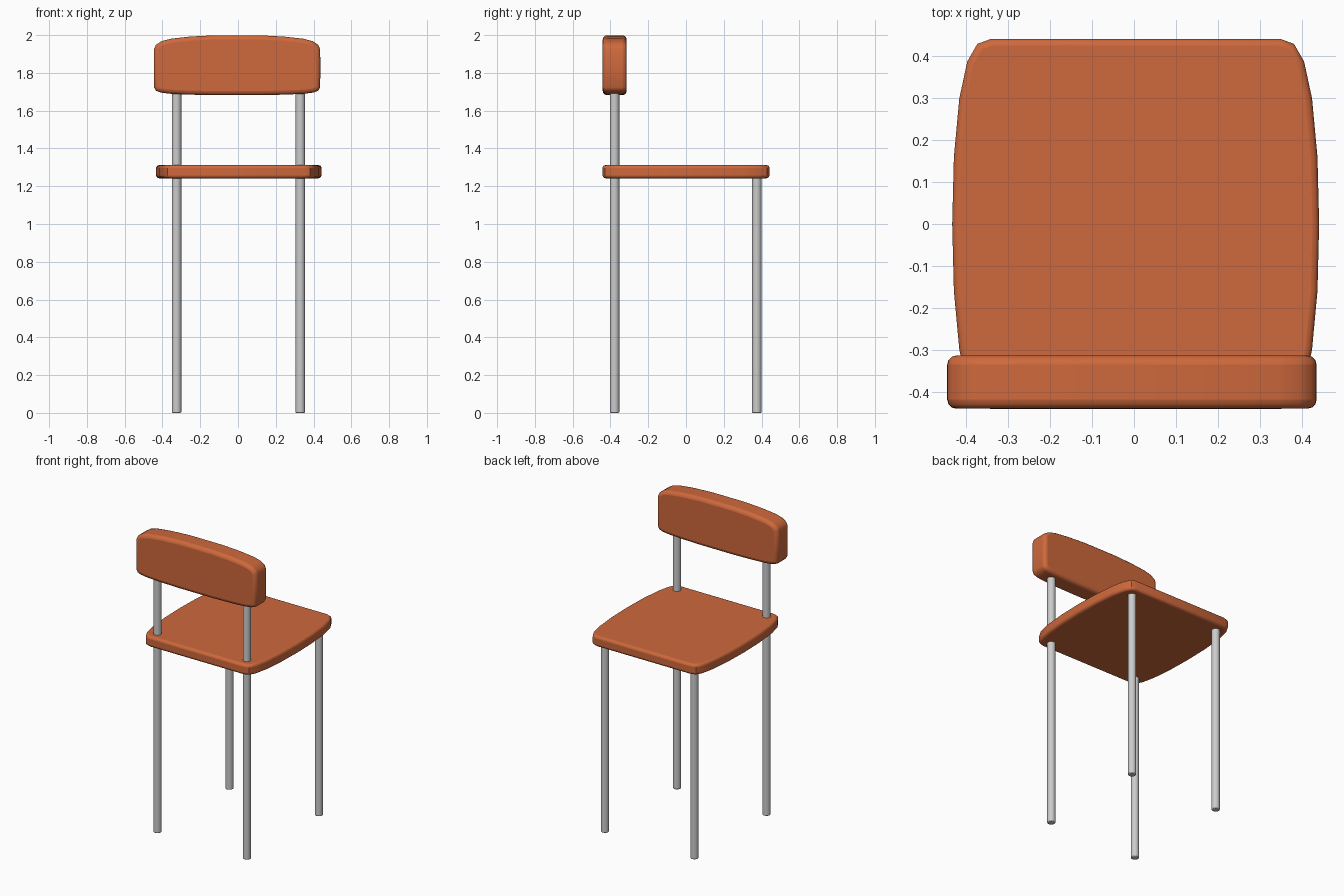
import bpy, bmesh
from mathutils import Vector

if "Cube" in bpy.data.objects:
    bpy.data.objects.remove(bpy.data.objects["Cube"])

orange = bpy.data.materials.new("orange")
orange.diffuse_color = (0.62, 0.14, 0.045, 1)
orange.use_nodes = True
orange.node_tree.nodes["Principled BSDF"].inputs["Base Color"].default_value = orange.diffuse_color


def finish(bm, name, bevel, segments, mat=None):
    bmesh.ops.recalc_face_normals(bm, faces=bm.faces)
    me = bpy.data.meshes.new(name)
    bm.to_mesh(me)
    bm.free()
    ob = bpy.data.objects.new(name, me)
    bpy.context.collection.objects.link(ob)
    if mat:
        me.materials.append(mat)
    mod = ob.modifiers.new("rounding", 'BEVEL')
    mod.width, mod.segments = bevel, segments
    mod.limit_method, mod.angle_limit = 'ANGLE', 1.1
    mod.use_clamp_overlap = False
    bpy.ops.object.select_all(action='DESELECT')
    ob.select_set(True)
    bpy.context.view_layer.objects.active = ob
    bpy.ops.object.shade_smooth_by_angle(angle=0.7)
    return ob


def slab(name, outline, depth, bevel):
    """Extrude a closed 3D outline along depth and round its rims."""
    bm = bmesh.new()
    face = bm.faces.new([bm.verts.new(p) for p in outline])
    ext = bmesh.ops.extrude_face_region(bm, geom=[face], use_keep_orig=True)
    verts = [v for v in ext["geom"] if isinstance(v, bmesh.types.BMVert)]
    bmesh.ops.translate(bm, verts=verts, vec=Vector(depth))
    return finish(bm, name, bevel, 3, orange)


def tube(name, x, y, top):
    bm = bmesh.new()
    bmesh.ops.create_cone(bm, cap_ends=True, segments=20, radius1=0.025,
                          radius2=0.025, depth=top)
    bmesh.ops.translate(bm, verts=bm.verts, vec=(x, y, top / 2))
    return finish(bm, name, 0.005, 2)


# Seat: one quarter of the outline, mirrored both ways
q = [(0.438, 0), (0.434, 0.16), (0.421, 0.30), (0.402, 0.388),
     (0.378, 0.43), (0.345, 0.442)]
half = q + [(-x, y) for x, y in reversed(q)]
loop = half + [(x, -y) for x, y in reversed(half[1:-1])]
slab("seat", [(x + 0.004, y, 1.242) for x, y in loop], (0, 0, 0.07), 0.016)

# Backrest: bowed front profile, mirrored left to right
h = [(0.12, 1.682), (0.26, 1.685), (0.36, 1.69), (0.405, 1.696),
     (0.43, 1.706), (0.44, 1.724), (0.441, 1.83), (0.44, 1.925),
     (0.43, 1.948), (0.40, 1.968), (0.35, 1.981), (0.25, 1.992), (0.12, 1.999)]
loop = h + [(-x, z) for x, z in reversed(h)]
slab("backrest", [(x - 0.005, -0.441, z) for x, z in loop], (0, 0.127, 0), 0.022)

# Legs: the pair under the backrest runs up through the seat to carry it
for side, x in (("left", -0.325), ("right", 0.33)):
    tube("backrest_leg_" + side, x, -0.378, 1.72)
    tube("outer_leg_" + side, x, 0.375, 1.27)
